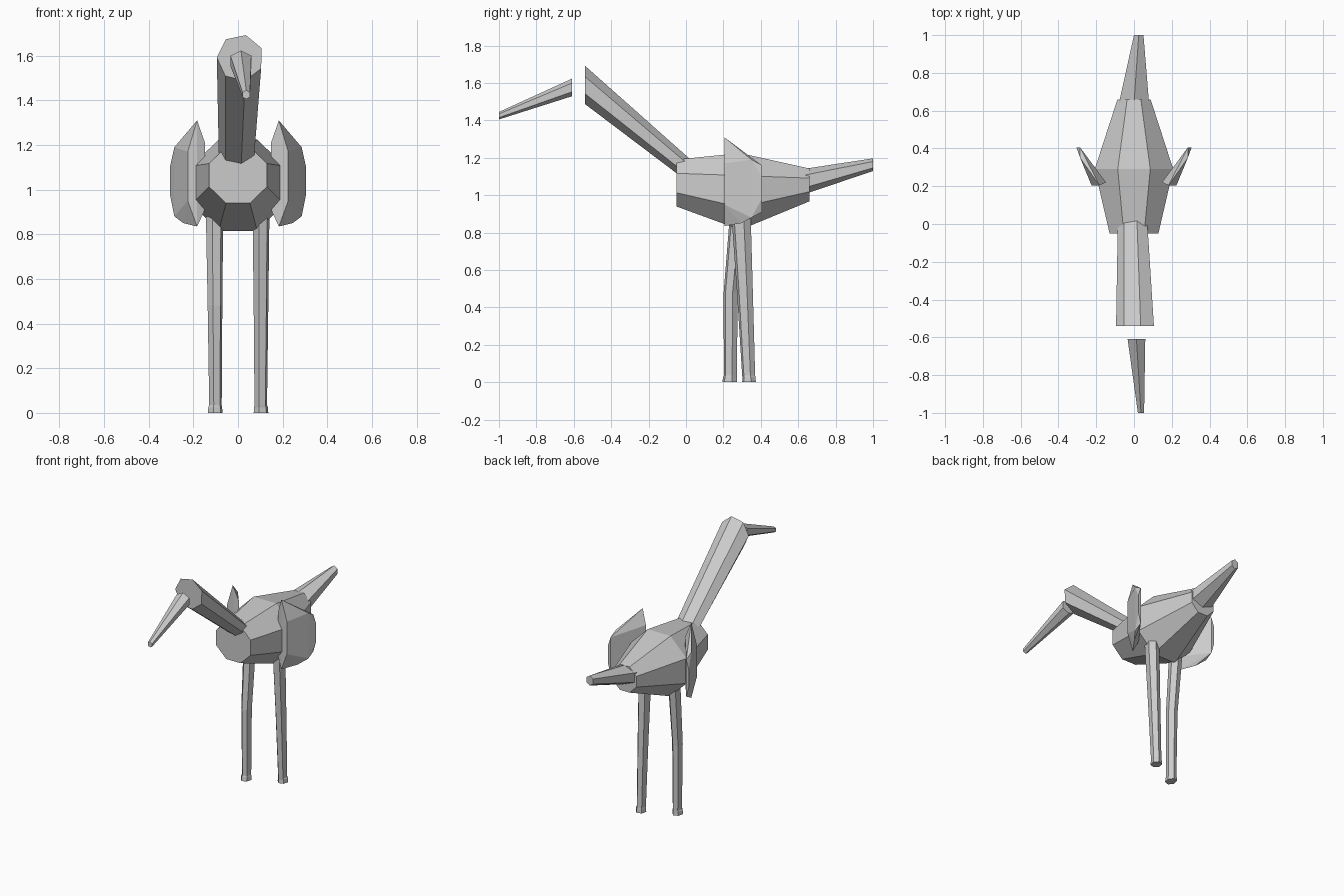
import bpy, bmesh
from math import sin, cos, radians, pi
from mathutils import Vector

cube = bpy.data.objects.get("Cube")
if cube:
    bpy.data.objects.remove(cube, do_unlink=True)

grey = bpy.data.materials.new("plain_grey")
grey.use_nodes = True
tone = (0.6, 0.6, 0.6, 1.0)
grey.diffuse_color = tone
grey.node_tree.nodes["Principled BSDF"].inputs["Base Color"].default_value = tone


def finish(name, bm):
    bmesh.ops.recalc_face_normals(bm, faces=bm.faces[:])
    mesh = bpy.data.meshes.new(name)
    bm.to_mesh(mesh)
    bm.free()
    mesh.materials.append(grey)
    obj = bpy.data.objects.new(name, mesh)
    bpy.context.collection.objects.link(obj)
    return obj


def loft(name, rings, sides, turn, upright=False):
    """Skin polygon rings of (centre, radius_a, radius_b), capped at both ends.
    Rings lie in the xz plane, or in the xy plane when upright."""
    bm = bmesh.new()
    loops = []
    for centre, ra, rb in rings:
        loop = []
        for i in range(sides):
            a = radians(turn) + 2 * pi * i / sides
            u, v = ra * cos(a), rb * sin(a)
            offset = Vector((u, v, 0)) if upright else Vector((u, 0, v))
            loop.append(bm.verts.new(Vector(centre) + offset))
        loops.append(loop)
    for low, high in zip(loops, loops[1:]):
        for i in range(sides):
            j = (i + 1) % sides
            bm.faces.new((low[i], low[j], high[j], high[i]))
    bm.faces.new(loops[0])
    bm.faces.new(loops[-1])
    return finish(name, bm)


# Faceted body, widest in the middle
loft("body", [((0, -0.05, 1.065), 0.14, 0.136),
              ((0, 0.29, 1.02), 0.225, 0.222),
              ((0, 0.66, 1.055), 0.095, 0.095)], 8, 22.5)

# Neck with an upright cut end, and a separate beak in front of it
loft("neck", [((0.01, -0.54, 1.59), 0.105, 0.105),
              ((-0.005, 0.05, 1.105), 0.08, 0.065)], 7, 76)
loft("beak", [((0.037, -1.0, 1.425), 0.019, 0.02),
              ((0.013, -0.61, 1.576), 0.054, 0.047)], 6, 90)

# Tapered tail
loft("tail", [((0, 0.64, 1.075), 0.092, 0.067),
              ((0.025, 1.0, 1.163), 0.029, 0.034)], 6, 90)

# Legs in a slight stride, each with a small flared foot
loft("left_leg", [((0.103, 0.337, 0), 0.034, 0.038),
                  ((0.103, 0.337, 0.025), 0.032, 0.036),
                  ((0.102, 0.335, 0.035), 0.029, 0.036),
                  ((0.103, 0.315, 0.48), 0.034, 0.044),
                  ((0.103, 0.295, 0.88), 0.039, 0.053)], 6, 15, True)
loft("right_leg", [((-0.102, 0.234, 0), 0.034, 0.041),
                   ((-0.102, 0.235, 0.025), 0.032, 0.038),
                   ((-0.101, 0.237, 0.035), 0.029, 0.036),
                   ((-0.103, 0.239, 0.48), 0.034, 0.039),
                   ((-0.105, 0.275, 0.88), 0.04, 0.043)], 6, 15, True)


# Wings: thin faceted leaves flaring out toward the back
def wing(name, side):
    outline = [(0.183, 0.205, 1.31, 0.835),
               (0.225, 0.205, 1.17, 0.95),
               (0.148, 0.22, 1.21, 0.91),
               (0.245, 0.295, 1.235, 0.85),
               (0.285, 0.35, 1.19, 0.88),
               (0.305, 0.405, 1.1, 0.98),
               (0.285, 0.405, 1.16, 0.91)]
    bm = bmesh.new()
    for x, y, top, bottom in outline:
        for z in (top, bottom):
            bm.verts.new((side * x, y, z))
    bmesh.ops.convex_hull(bm, input=bm.verts[:])
    bmesh.ops.dissolve_limit(bm, angle_limit=radians(2),
                             verts=bm.verts[:], edges=bm.edges[:])
    return finish(name, bm)


wing("left_wing", 1)
wing("right_wing", -1)
